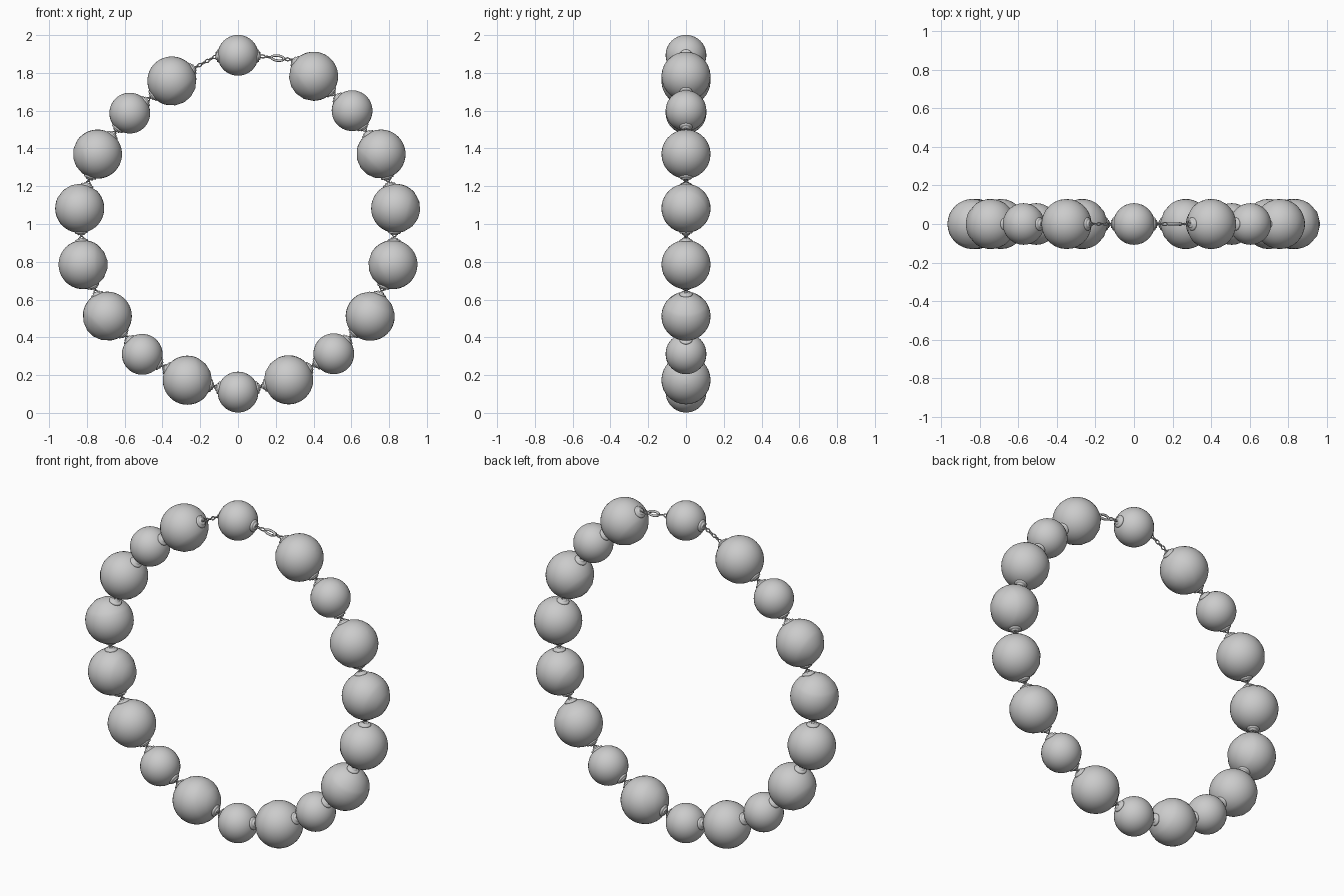
import bpy, math
from mathutils import Vector, Matrix

if "Cube" in bpy.data.objects:
    bpy.data.objects.remove(bpy.data.objects["Cube"])

S, L = 0.108, 0.13          # small and large bead radii
# x, z, radius, direction (degrees in the xz plane) of the coarser faceted pole
BEADS = [
    (0.0, 1.893, S, 90), (0.40, 1.782, L, 215), (0.604, 1.60, S, 60),
    (0.757, 1.37, L, 225), (0.835, 1.083, L, -15), (0.82, 0.785, L, 205),
    (0.70, 0.512, L, 60), (0.507, 0.313, S, 90), (0.268, 0.175, L, 170),
    (0.0, 0.11, S, 90), (-0.268, 0.173, L, 10), (-0.507, 0.31, S, 90),
    (-0.692, 0.512, L, 225), (-0.82, 0.785, L, 0), (-0.838, 1.083, L, 100),
    (-0.744, 1.37, L, 200), (-0.573, 1.587, S, 120), (-0.35, 1.757, L, -50)]


def aligned(center, axis, twist=0.0):
    """Frame with local z along axis (axis lies in the xz plane)."""
    z = axis.normalized()
    y = Vector((0, 1, 0))
    x = y.cross(z)
    m = Matrix((x, y, z)).transposed().to_4x4()
    return Matrix.Translation(center) @ m @ Matrix.Rotation(twist, 4, 'Z')


def add_mesh(name, verts, faces, matrix):
    me = bpy.data.meshes.new(name)
    me.from_pydata(verts, [], faces)
    me.polygons.foreach_set("use_smooth", [True] * len(me.polygons))
    ob = bpy.data.objects.new(name, me)
    ob.matrix_world = matrix
    bpy.context.collection.objects.link(ob)
    return ob


def lathe(name, profile, matrix, n=32):
    """Spin (radius, height) points round local z, ends capped."""
    verts = [(r * math.cos(2 * math.pi * k / n), r * math.sin(2 * math.pi * k / n), h)
             for r, h in profile for k in range(n)]
    faces = [(i * n + k, i * n + (k + 1) % n, (i + 1) * n + (k + 1) % n, (i + 1) * n + k)
             for i in range(len(profile) - 1) for k in range(n)]
    faces.append(tuple(reversed(range(n))))
    faces.append(tuple(range((len(profile) - 1) * n, len(profile) * n)))
    return add_mesh(name, verts, faces, matrix)


def link(name, center, axis, twist, half, width, wire=0.0035):
    """Oval wire loop, long direction along axis."""
    n, m = 20, 8
    verts = []
    for i in range(n):
        a = 2 * math.pi * i / n
        for j in range(m):
            b = 2 * math.pi * j / m
            c = wire * math.cos(b)
            verts.append(((width - wire + c) * math.cos(a), wire * math.sin(b),
                          (half - wire + c) * math.sin(a)))
    faces = [(i * m + j, i * m + (j + 1) % m, (i + 1) % n * m + (j + 1) % m, (i + 1) % n * m + j)
             for i in range(n) for j in range(m)]
    return add_mesh(name, verts, faces, aligned(center, axis, twist))


def chain(name, a, b, count, width, wire=0.0035):
    """Row of interlocking links from a to b, alternately turned."""
    d = b - a
    step = d.length / count
    for i in range(count):
        link(name, a + d * ((i + 0.5) / count), d, math.pi / 2 * (i % 2) + 0.4,
             step / 2 + wire, width, wire)


def cap(center, radius, axis):
    """Flared grommet on the end of a bead; returns its outer point."""
    axis = axis.normalized()
    prof = [(0.034, -0.012), (0.034, -0.001), (0.031, 0.003), (0.024, 0.004),
            (0.02, 0.006), (0.02, 0.010), (0.015, 0.012), (0.010, 0.010)]
    ob = lathe("bead_cap", prof, aligned(center + axis * radius, axis), 20)
    return center + axis * (radius + 0.006)


# beads: fine rings with a coarse faceted pole
centers = [Vector((x, 0, z)) for x, z, r, a in BEADS]
for c, (x, z, r, a) in zip(centers, BEADS):
    coarse = [55, 32, 10] if r == L else [54, 45, 36, 27, 18, 9, 1]
    angles = [179] + list(range(171, 60, -9)) + coarse
    prof = [(r * math.sin(math.radians(t)), r * math.cos(math.radians(t))) for t in angles]
    t = math.radians(a)
    lathe("bead", prof, aligned(c, Vector((math.cos(t), 0, math.sin(t)))))

# caps and short links between neighbouring beads
n = len(BEADS)
for i in range(1, n - 1):
    d = centers[i + 1] - centers[i]
    p = cap(centers[i], BEADS[i][2], d)
    q = cap(centers[i + 1], BEADS[i + 1][2], -d)
    chain("joining_link", p, q, 2, 0.014)

# left chain to the top bead
p = cap(centers[0], S, Vector((-1, 0, -0.03)))
q = cap(centers[-1], L, Vector((0.125, 0, 0.073)))
chain("left_chain_link", p, q, 6, 0.012)

# right chain with lobster clasp
p = cap(centers[0], S, Vector((1, 0, -0.03)))
q = cap(centers[1], L, Vector((-0.11, 0, 0.09)))
d = q - p
chain("right_chain_link", p, p + d * 0.34, 2, 0.012)
chain("right_chain_link_end", p + d * 0.76, q, 2, 0.012)
link("clasp_body", p + d * 0.53, d, 0, d.length * 0.22, 0.02, 0.007)
lathe("clasp_hinge", [(0.007, -0.011), (0.007, 0.011)],
      Matrix.Translation(p + d * 0.7) @ Matrix.Rotation(math.pi / 2, 4, 'X'), 12)
